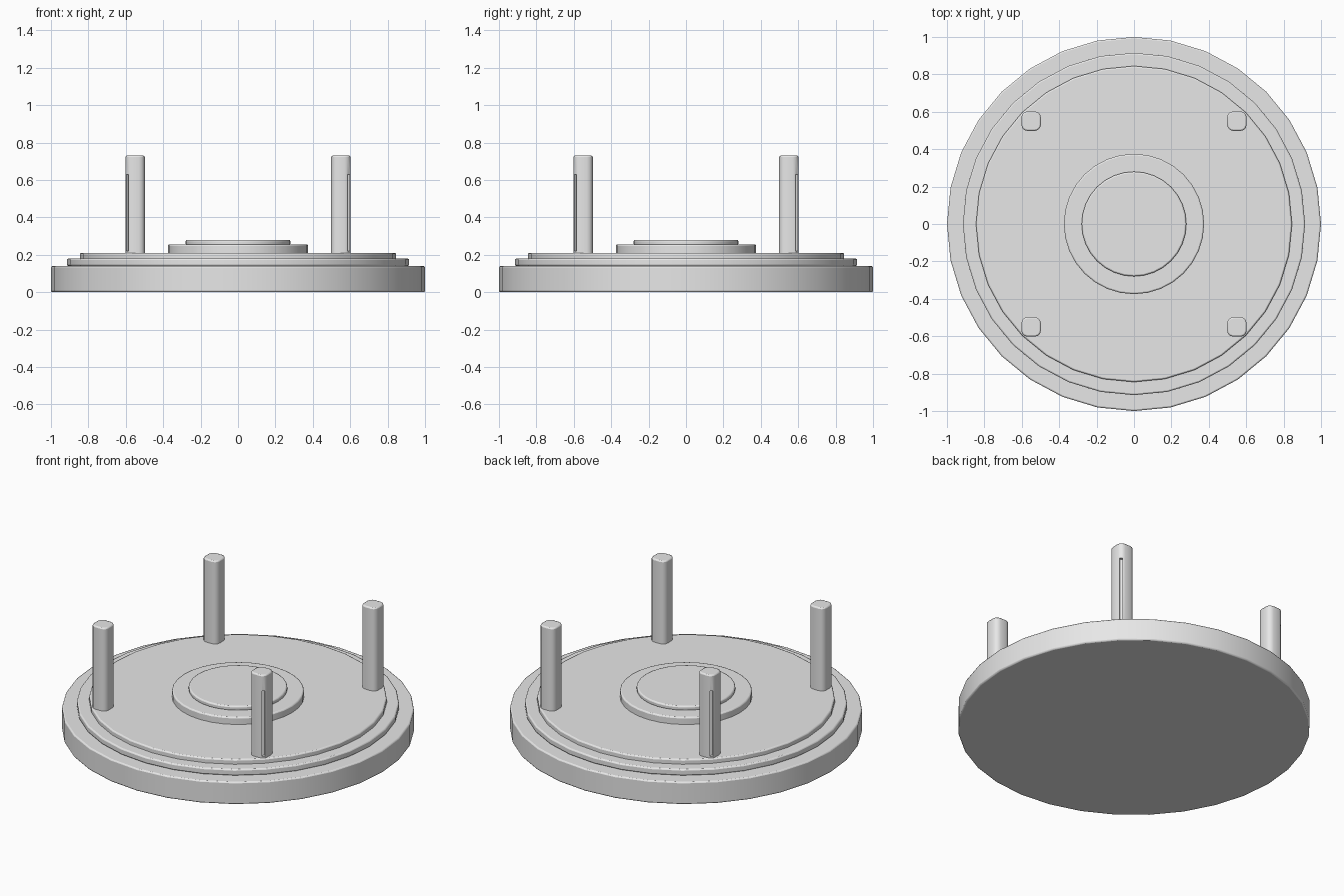
import bpy, bmesh, math
from mathutils import Matrix, Vector

cube = bpy.data.objects.get("Cube")
if cube:
    bpy.data.objects.remove(cube, do_unlink=True)

grey = bpy.data.materials.new("light grey")
grey.use_nodes = True
grey.diffuse_color = (0.8, 0.8, 0.8, 1)
grey.node_tree.nodes["Principled BSDF"].inputs["Base Color"].default_value = (0.8, 0.8, 0.8, 1)


def add_object(name, bm):
    mesh = bpy.data.meshes.new(name)
    bm.to_mesh(mesh)
    bm.free()
    mesh.materials.append(grey)
    obj = bpy.data.objects.new(name, mesh)
    bpy.context.collection.objects.link(obj)
    return obj


def finish(obj, width):
    # Narrow chamfer on sharp rims, then smooth shading
    bevel = obj.modifiers.new("rim", 'BEVEL')
    bevel.width = width
    bevel.segments = 2
    bevel.limit_method = 'ANGLE'
    bevel.angle_limit = math.radians(50)
    bpy.ops.object.select_all(action='DESELECT')
    obj.select_set(True)
    bpy.context.view_layer.objects.active = obj
    bpy.ops.object.shade_smooth_by_angle(angle=math.radians(35))


def disc(name, radius, bottom, top):
    bm = bmesh.new()
    bmesh.ops.create_cone(bm, cap_ends=True, segments=32, radius1=radius, radius2=radius,
                          depth=top - bottom,
                          matrix=Matrix.Translation((0, 0, (top + bottom) / 2)))
    finish(add_object(name, bm), 0.008)


def box(center, size, turn=0):
    bm = bmesh.new()
    bmesh.ops.create_cube(bm, size=1, matrix=Matrix.Translation(center)
                          @ Matrix.Rotation(turn, 4, 'Z') @ Matrix.Diagonal((*size, 1)))
    return bm


# Stacked round plates
disc("base_plate", 1.0, 0.0, 0.14)
disc("middle_step", 0.915, 0.14, 0.18)
disc("upper_step", 0.845, 0.17, 0.21)
disc("hub", 0.375, 0.20, 0.255)
disc("hub_cap", 0.28, 0.25, 0.28)

# Four rounded posts, each with a narrow slot down its outer corner
for depth, sy in (("front", -1), ("back", 1)):
    for side, sx in (("left", 1), ("right", -1)):
        bm = box((0.55 * sx, 0.55 * sy, 0.465), (0.104, 0.104, 0.53))
        upright = [e for e in bm.edges
                   if abs(e.verts[0].co.z - e.verts[1].co.z) > 0.1]
        bmesh.ops.bevel(bm, geom=upright, offset=0.032, segments=3, profile=0.5,
                        affect='EDGES')
        post = add_object(f"{depth}_{side}_post", bm)

        corner = Vector((0.591 * sx, 0.591 * sy, 0.425))
        cutter = add_object(f"{depth}_{side}_slot_cutter",
                            box(corner, (0.03, 0.016, 0.41), math.atan2(sy, sx)))
        cutter.hide_render = True
        cutter.hide_viewport = True

        finish(post, 0.008)
        cut = post.modifiers.new("slot", 'BOOLEAN')
        cut.operation = 'DIFFERENCE'
        cut.solver = 'EXACT'
        cut.object = cutter
